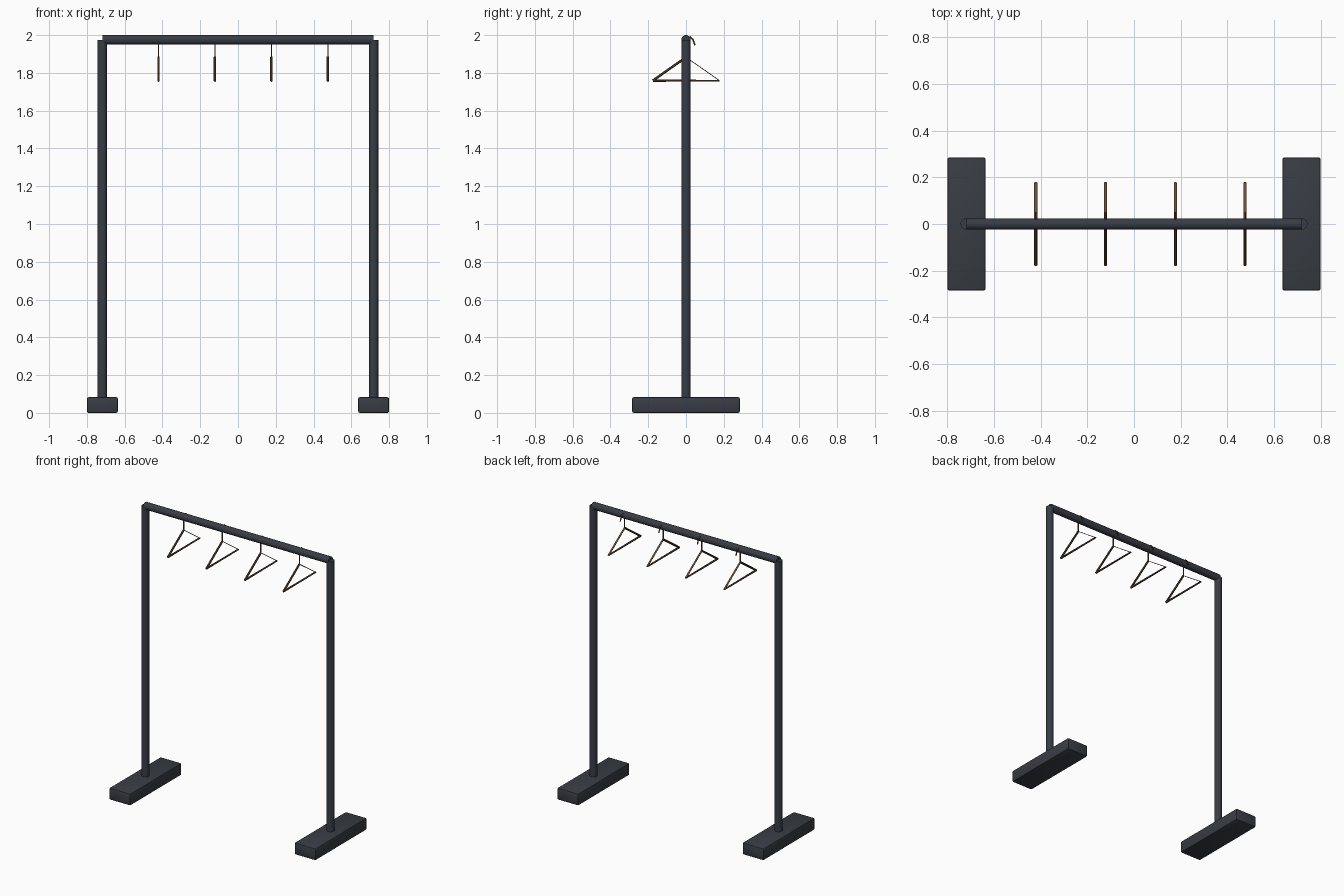
import bpy, bmesh, math
from mathutils import Vector

if "Cube" in bpy.data.objects:
    bpy.data.objects.remove(bpy.data.objects["Cube"])


def material(name, rgb):
    m = bpy.data.materials.new(name)
    m.diffuse_color = (*rgb, 1)
    m.use_nodes = True
    m.node_tree.nodes["Principled BSDF"].inputs["Base Color"].default_value = m.diffuse_color
    return m


METAL = material("charcoal metal", (0.040, 0.047, 0.058))
WOOD = material("brown wood", (0.125, 0.075, 0.038))


def finish(bm, name, mat):
    bmesh.ops.recalc_face_normals(bm, faces=bm.faces)
    me = bpy.data.meshes.new(name)
    bm.to_mesh(me)
    bm.free()
    me.materials.append(mat)
    ob = bpy.data.objects.new(name, me)
    bpy.context.collection.objects.link(ob)
    bpy.context.view_layer.objects.active = ob
    ob.select_set(True)
    bpy.ops.object.shade_smooth_by_angle(angle=math.radians(35))
    ob.select_set(False)
    return ob


def tube(bm, path, sizes, sides):
    """Sweep an ellipse (half width in x or y, half thickness) along a path."""
    pts = [Vector(p) for p in path]
    rings = []
    for i, p in enumerate(pts):
        t = (pts[min(i + 1, len(pts) - 1)] - pts[max(i - 1, 0)]).normalized()
        u = Vector((0, 1, 0)) if abs(t.x) > 0.9 else Vector((1, 0, 0))
        v = t.cross(u).normalized()
        w, h = sizes[i]
        ring = []
        for k in range(sides):
            a = 2 * math.pi * (k + 0.5) / sides
            ring.append(bm.verts.new(p + u * w * math.cos(a) + v * h * math.sin(a)))
        rings.append(ring)
    for a, b in zip(rings, rings[1:]):
        for k in range(sides):
            n = (k + 1) % sides
            bm.faces.new((a[k], a[n], b[n], b[k]))
    bm.faces.new(rings[0])
    bm.faces.new(rings[-1])


# Feet and posts
R = 0.0255
for side, s in (("left", -1), ("right", 1)):
    bm = bmesh.new()
    bmesh.ops.create_cube(bm, size=1)
    for v in bm.verts:
        v.co = Vector((v.co.x * 0.164 + s * 0.718, v.co.y * 0.57, v.co.z * 0.083 + 0.0415))
    bmesh.ops.bevel(bm, geom=bm.edges[:], offset=0.008, segments=2, profile=0.5, affect='EDGES')
    finish(bm, side + "_foot", METAL)

    bm = bmesh.new()
    tube(bm, [(s * 0.718, 0, 0.07), (s * 0.718, 0, 1.975)], [(R, R)] * 2, 12)
    finish(bm, side + "_post", METAL)

# Top rail
bm = bmesh.new()
tube(bm, [(-0.718, 0, 1.975), (0.718, 0, 1.975)], [(R, R)] * 2, 12)
finish(bm, "top_rail", METAL)

# Hangers
for i in range(4):
    x = -0.421 + 0.299 * i
    bm = bmesh.new()
    apex, front, back = (x, 0, 1.883), (x, -0.176, 1.759), (x, 0.178, 1.759)
    full, flat = (0.007, 0.007), (0.007, 0.002)
    tube(bm, [apex, front], [full, full], 8)
    tube(bm, [front, back], [full, (0.007, 0.004)], 8)
    tube(bm, [apex, back], [flat, flat], 8)
    finish(bm, "hanger_%d" % (i + 1), WOOD)

    # Hook reaching over the rail
    bm = bmesh.new()
    hook = [(x, 0, 1.88), (x, 0, 1.96), (x, 0.008, 1.984), (x, 0.022, 1.991),
            (x, 0.036, 1.978), (x, 0.048, 1.946)]
    tube(bm, hook, [(0.004, 0.004)] * len(hook), 6)
    finish(bm, "hook_%d" % (i + 1), WOOD)
